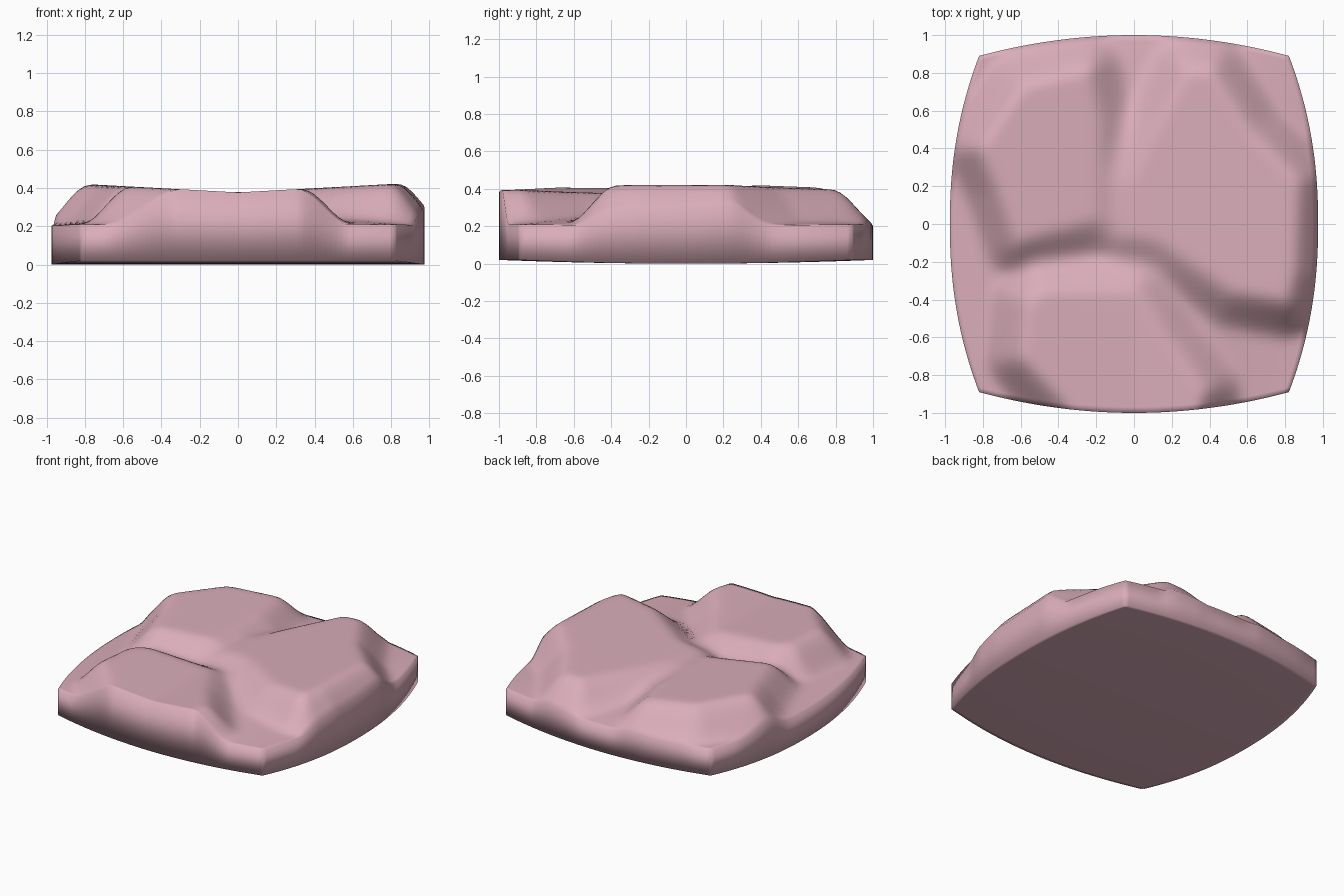
import bpy, bmesh
from mathutils import Vector

if "Cube" in bpy.data.objects:
    bpy.data.objects.remove(bpy.data.objects["Cube"])

N = 64  # grid resolution

# Outlines (x, y) of the raised mounds on the top
MOUNDS = [
    [(-.55, -.42), (-.48, -.36), (0, -.36), (.16, -.62), (.36, -.88), (.3, -1.05), (-.25, -1.05), (-.58, -.7)],
    [(-.6, -.08), (-.2, .03), (-.19, .5), (-.25, .8), (-.58, .72), (-.8, .4), (-.7, .2)],
    [(.84, -.25), (.86, .22), (.6, .48), (.4, .8), (.29, .8), (.1, .45), (-.01, .2), (-.01, -.05), (.15, -.09), (.52, -.35), (.8, -.4)],
]
FALL = .21  # slope width around each mound


def outline_distance(p, poly):
    """Distance from p to the polygon, 0 inside."""
    inside, best = False, 9.0
    for a, b in zip(poly, poly[1:] + poly[:1]):
        a, b = Vector(a), Vector(b)
        if (a.y > p.y) != (b.y > p.y):
            if p.x < a.x + (p.y - a.y) * (b.x - a.x) / (b.y - a.y):
                inside = not inside
        d = b - a
        t = max(0, min(1, (p - a).dot(d) / d.dot(d)))
        best = min(best, (p - a - d * t).length)
    return 0 if inside else best


def top_height(x, y):
    floor = .205 + .07 * max(0, 1 - x * x / .85) * max(0, 1 - y * y)
    crest = .377 + .055 * abs(x)  # tops rise gently outwards
    low = 1.0
    for poly in MOUNDS:
        t = max(0, 1 - outline_distance(Vector((x, y)), poly) / FALL)
        low *= 1 - (.5 * t + .5 * t * t * (3 - 2 * t))
    return floor + (crest - floor) * (1 - low)


def outline(u, v):
    """Unit square to the bulging four-sided outline."""
    return u * (.975 - .155 * abs(v) ** 2.2), v * (1 - .11 * abs(u) ** 2)


pink = bpy.data.materials.new("dusty pink")
pink.diffuse_color = (.70, .42, .49, 1)
pink.use_nodes = True
pink.node_tree.nodes["Principled BSDF"].inputs["Base Color"].default_value = pink.diffuse_color

bm = bmesh.new()
top, bottom = {}, {}
for i in range(N + 1):
    for j in range(N + 1):
        u, v = 2 * i / N - 1, 2 * j / N - 1
        x, y = outline(u, v)
        top[i, j] = bm.verts.new((x, y, top_height(x, y)))
        bottom[i, j] = bm.verts.new((x, y, .02 * v * v))

# Top and bottom skins
for i in range(N):
    for j in range(N):
        q = [(i, j), (i + 1, j), (i + 1, j + 1), (i, j + 1)]
        bm.faces.new([top[k] for k in q])
        bm.faces.new([bottom[k] for k in reversed(q)])

# Side wall
ring = ([(i, 0) for i in range(N)] + [(N, j) for j in range(N)]
        + [(i, N) for i in range(N, 0, -1)] + [(0, j) for j in range(N, 0, -1)])
for a, b in zip(ring, ring[1:] + ring[:1]):
    bm.faces.new([bottom[a], bottom[b], top[b], top[a]])

# Soften the mound creases
inner = [v for (i, j), v in top.items() if 0 < i < N and 0 < j < N]
for _ in range(3):
    bmesh.ops.smooth_vert(bm, verts=inner, factor=.5, use_axis_z=True)
for f in bm.faces:
    f.smooth = True

mesh = bpy.data.meshes.new("lumpy_slab")
bm.to_mesh(mesh)
bm.free()
mesh.materials.append(pink)
slab = bpy.data.objects.new("lumpy_slab", mesh)
bpy.context.collection.objects.link(slab)
